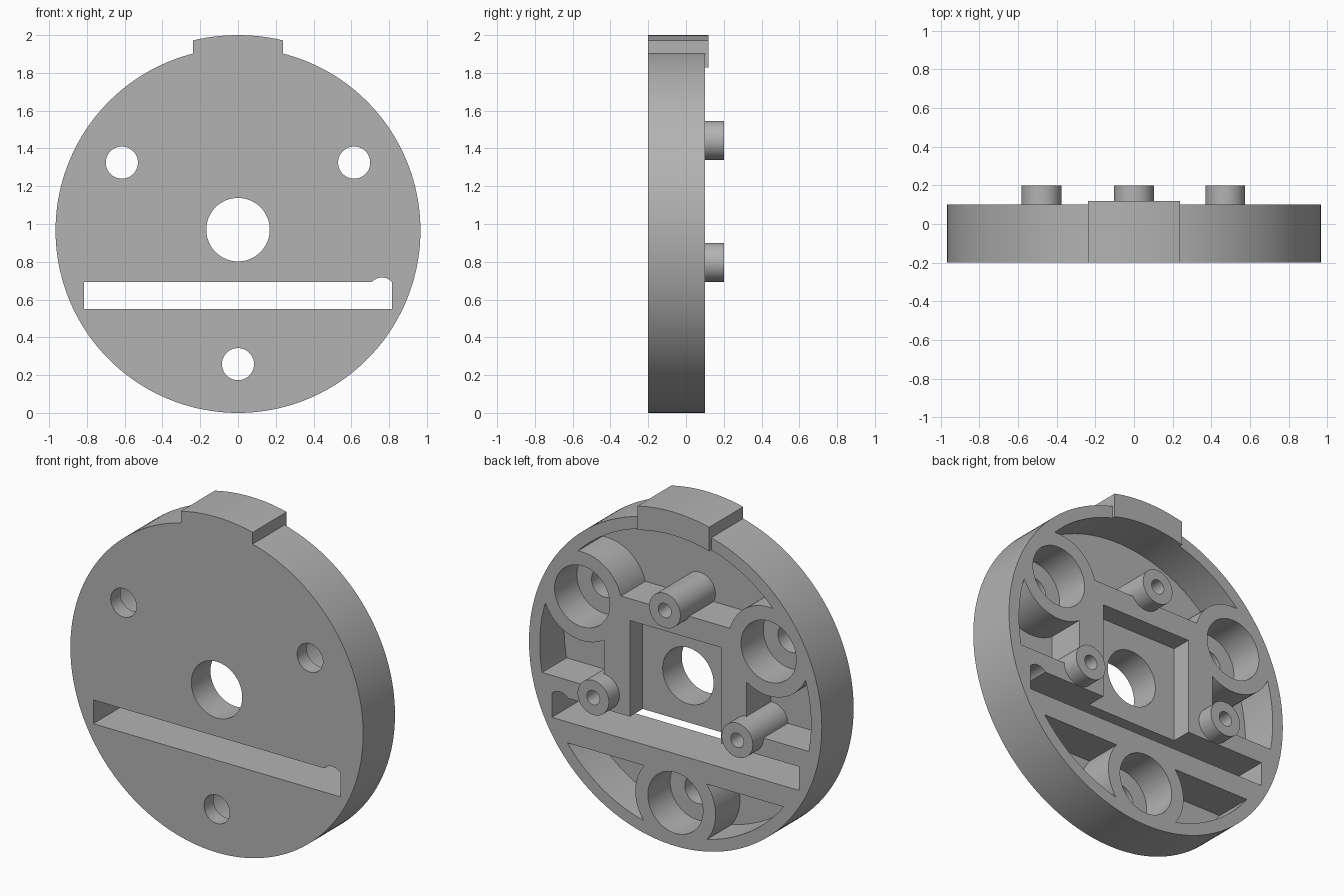
import bpy
import math

if "Cube" in bpy.data.objects:
    bpy.data.objects.remove(bpy.data.objects["Cube"], do_unlink=True)

CENTRE = 0.966                      # height of the disc axis
FRONT, BACK = -0.2, 0.1             # faces of the disc
FLOOR = -0.13                       # floor of the lightening pockets
BEYOND = 0.3                        # cutters reach past every part

grey = bpy.data.materials.new("plain grey")
grey.use_nodes = True
grey.diffuse_color = (0.45, 0.45, 0.45, 1)
grey.node_tree.nodes["Principled BSDF"].inputs["Base Color"].default_value = (0.45, 0.45, 0.45, 1)


def cylinder(name, x, z, radius, y0, y1, sides=64):
    bpy.ops.mesh.primitive_cylinder_add(
        vertices=sides, radius=radius, depth=y1 - y0,
        location=(x, (y0 + y1) / 2, z), rotation=(math.pi / 2, 0, 0))
    ob = bpy.context.object
    ob.name = name
    bpy.ops.object.transform_apply(location=True, rotation=True, scale=True)
    return ob


def box(name, x0, x1, y0, y1, z0, z1):
    bpy.ops.mesh.primitive_cube_add(
        size=1, location=((x0 + x1) / 2, (y0 + y1) / 2, (z0 + z1) / 2))
    ob = bpy.context.object
    ob.name = name
    ob.scale = (x1 - x0, y1 - y0, z1 - z0)
    bpy.ops.object.transform_apply(location=True, rotation=True, scale=True)
    return ob


def combine(target, tool, operation):
    """Apply a boolean and discard the tool object."""
    mod = target.modifiers.new("combine", 'BOOLEAN')
    mod.operation = operation
    mod.solver = 'EXACT'
    mod.object = tool
    bpy.ops.object.select_all(action='DESELECT')
    target.select_set(True)
    bpy.context.view_layer.objects.active = target
    bpy.ops.object.modifier_apply(modifier=mod.name)
    bpy.data.objects.remove(tool, do_unlink=True)


screws = [(-0.615, 1.325), (0.615, 1.325), (0, 0.258)]
posts = [(0, 1.443), (0.472, 0.797), (-0.478, 0.797)]

# Disc with the locating tab on its top edge
body = cylinder("round_housing", 0, CENTRE, 0.966, FRONT, BACK, 160)
tab = cylinder("tab", 0, CENTRE, 1.034, FRONT, 0.12, 160)
combine(tab, box("tab_limits", -0.237, 0.237, -1, 1, 1.7, 2.2), 'INTERSECT')
combine(body, tab, 'UNION')

# Pockets in the back: everything inside the rim except block, bar and bosses
pocket = cylinder("pocket", 0, CENTRE, 0.895, FLOOR, BEYOND, 160)
combine(pocket, box("cross_bar", -1, 1, -1, 1, 0.425, 0.8), 'DIFFERENCE')
combine(pocket, box("centre_block", -0.47, 0.47, -1, 1, 0.6, 1.395), 'DIFFERENCE')
for x, z in screws:
    combine(pocket, cylinder("boss", x, z, 0.265, -1, 1), 'DIFFERENCE')
combine(body, pocket, 'DIFFERENCE')

# Raised posts with blind holes
for x, z in posts:
    combine(body, cylinder("post", x, z, 0.103, FLOOR - 0.03, 0.2, 48), 'UNION')
    combine(body, cylinder("post_hole", x, z, 0.043, -0.05, BEYOND, 32), 'DIFFERENCE')

# Counterbored screw holes
for x, z in screws:
    combine(body, cylinder("counterbore", x, z, 0.182, -0.11, BEYOND), 'DIFFERENCE')
    combine(body, cylinder("screw_hole", x, z, 0.085, -1, 1, 48), 'DIFFERENCE')

# Square recess, centre hole and through slot with its rounded notch
combine(body, box("recess", -0.3, 0.3, -0.02, BEYOND, 0.62, 1.265), 'DIFFERENCE')
combine(body, cylinder("centre_hole", 0, 0.97, 0.168, -1, 1), 'DIFFERENCE')
combine(body, box("slot", -0.815, 0.815, -1, 1, 0.55, 0.692), 'DIFFERENCE')
notch = cylinder("notch", 0.762, 0.647, 0.07, -0.9, 0.9, 48)
combine(notch, box("notch_limits", 0.6, 0.815, -1, 1, 0.6, 0.8), 'INTERSECT')
combine(body, notch, 'DIFFERENCE')

# Finish
body.data.materials.clear()
body.data.materials.append(grey)
for face in body.data.polygons:
    face.material_index = 0
bpy.ops.object.select_all(action='DESELECT')
body.select_set(True)
bpy.context.view_layer.objects.active = body
bpy.ops.object.shade_smooth_by_angle(angle=math.radians(30))
